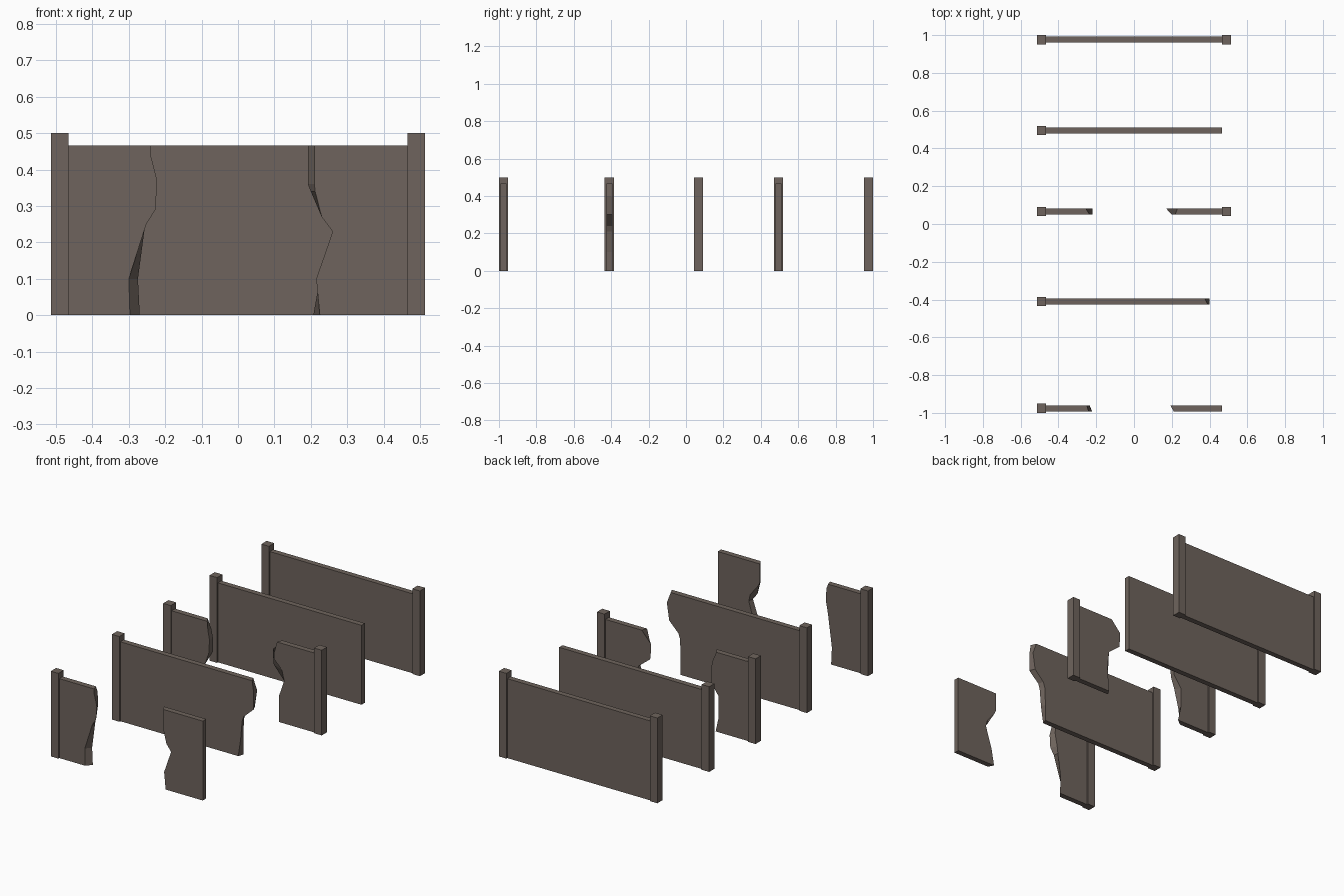
import bpy, bmesh

if "Cube" in bpy.data.objects:
    bpy.data.objects.remove(bpy.data.objects["Cube"])

mat = bpy.data.materials.new("dark brown stone")
mat.diffuse_color = (0.158, 0.127, 0.109, 1)
mat.use_nodes = True
mat.node_tree.nodes["Principled BSDF"].inputs["Base Color"].default_value = mat.diffuse_color

POST_X, POST_HALF, POST_H = 0.49, 0.0245, 0.5
END, HALF_T, TOP = 0.466, 0.016, 0.466


def finish(bm, name):
    bmesh.ops.recalc_face_normals(bm, faces=bm.faces)
    me = bpy.data.meshes.new(name)
    bm.to_mesh(me)
    bm.free()
    me.materials.append(mat)
    ob = bpy.data.objects.new(name, me)
    bpy.context.collection.objects.link(ob)


def post(name, side, y):
    bm = bmesh.new()
    bmesh.ops.create_cube(bm, size=1)
    for v in bm.verts:
        v.co.x = side * POST_X + v.co.x * 2 * POST_HALF
        v.co.y = y + v.co.y * 2 * POST_HALF
        v.co.z = (v.co.z + 0.5) * POST_H
    finish(bm, name)


def panel(name, side, y, edge):
    """Slab from a straight end to an edge given as (z, front x, back x) rows."""
    bm = bmesh.new()
    rings = []
    for z, xf, xb in edge:
        pts = [(side * END, y - HALF_T), (xf, y - HALF_T), (xb, y + HALF_T), (side * END, y + HALF_T)]
        rings.append([bm.verts.new((px, py, z)) for px, py in pts])
    for a, b in zip(rings, rings[1:]):
        for i in range(4):
            j = (i + 1) % 4
            bm.faces.new((a[i], a[j], b[j], b[i]))
    bm.faces.new(rings[0])
    bm.faces.new(rings[-1])
    # merge coplanar strips on the flat sides
    bmesh.ops.dissolve_limit(bm, angle_limit=0.01, verts=bm.verts, edges=bm.edges)
    finish(bm, name)


straight = [(0, END, END), (TOP, END, END)]

# full fence section with two posts
panel("full_panel", -1, 0.976, straight)
post("full_left_post", -1, 0.976)
post("full_right_post", 1, 0.976)

# section with one post
panel("one_post_panel", -1, 0.495, straight)
post("one_post_left_post", -1, 0.495)

# broken pair, each half with a post
panel("broken_pair_left_panel", -1, 0.066, [
    (0, -0.29, -0.25), (0.09, -0.28, -0.27), (0.21, -0.25, -0.27),
    (0.28, -0.225, -0.22), (0.36, -0.22, -0.22), (0.41, -0.23, -0.23), (TOP, -0.235, -0.255)])
post("broken_pair_left_post", -1, 0.066)
panel("broken_pair_right_panel", 1, 0.066, [
    (0, 0.23, 0.25), (0.15, 0.23, 0.26), (0.25, 0.265, 0.25),
    (0.31, 0.25, 0.175), (0.36, 0.20, 0.17), (0.40, 0.20, 0.17), (TOP, 0.218, 0.23)])
post("broken_pair_right_post", 1, 0.066)

# long section with a broken end
panel("broken_end_panel", -1, -0.41, [
    (0, 0.30, 0.31), (0.10, 0.315, 0.31), (0.21, 0.325, 0.315), (0.24, 0.335, 0.325),
    (0.30, 0.40, 0.385), (0.40, 0.40, 0.40), (TOP, 0.39, 0.375)])
post("broken_end_post", -1, -0.41)

# broken pair with a post on the left only
panel("front_broken_left_panel", -1, -0.976, [
    (0, -0.297, -0.27), (0.10, -0.30, -0.275), (0.25, -0.252, -0.255),
    (0.29, -0.227, -0.25), (0.37, -0.222, -0.235), (0.44, -0.24, -0.24), (TOP, -0.24, -0.25)])
post("front_broken_left_post", -1, -0.976)
panel("front_broken_right_panel", 1, -0.976, [
    (0, 0.225, 0.207), (0.10, 0.215, 0.225), (0.18, 0.243, 0.25), (0.23, 0.26, 0.265),
    (0.27, 0.23, 0.255), (0.34, 0.212, 0.20), (0.36, 0.21, 0.192), (TOP, 0.21, 0.192)])
